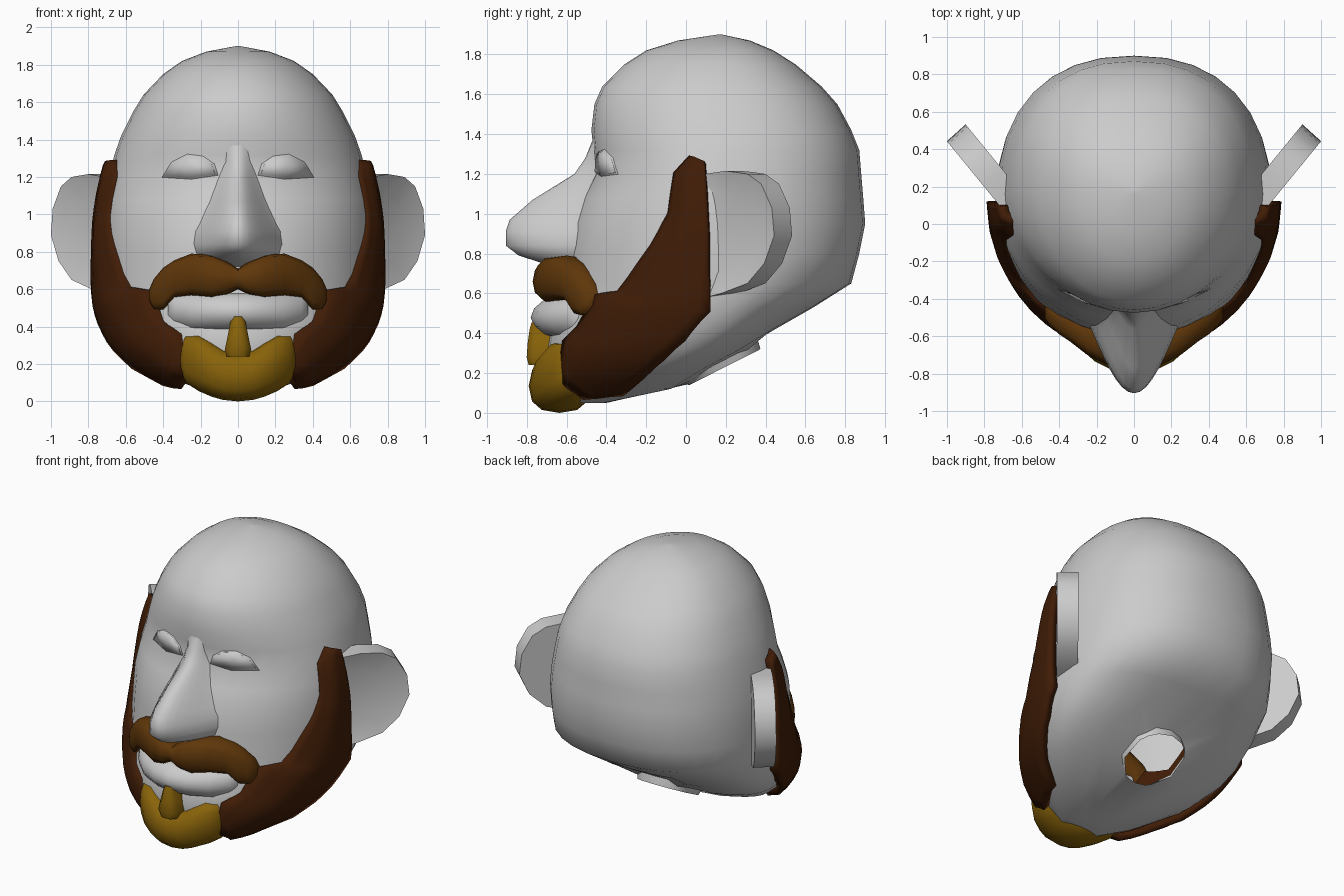
import bpy, bmesh
from math import sin, cos, pi, radians, copysign
from mathutils import Vector
from mathutils.bvhtree import BVHTree

cube = bpy.data.objects.get("Cube")
if cube:
    bpy.data.objects.remove(cube, do_unlink=True)


def material(name, rgb):
    m = bpy.data.materials.new(name)
    m.use_nodes = True
    m.diffuse_color = (*rgb, 1)
    m.node_tree.nodes["Principled BSDF"].inputs["Base Color"].default_value = (*rgb, 1)
    return m


SKIN = material("grey_skin", (0.6, 0.6, 0.6))
DARK = material("dark_brown", (0.052, 0.012, 0.002))
BROWN = material("warm_brown", (0.115, 0.038, 0.003))
GOLD = material("ochre", (0.25, 0.125, 0.003))


def finish(name, bm, mat, mirror=False, thickness=0, angle=60):
    """Turn a bmesh into a smooth object, optionally thickened and mirrored."""
    bmesh.ops.recalc_face_normals(bm, faces=bm.faces)
    for f in bm.faces:
        f.smooth = True
    me = bpy.data.meshes.new(name)
    bm.to_mesh(me)
    bm.free()
    me.materials.append(mat)
    me.set_sharp_from_angle(angle=radians(angle))
    ob = bpy.data.objects.new(name, me)
    bpy.context.collection.objects.link(ob)
    if thickness:
        mod = ob.modifiers.new("thickness", "SOLIDIFY")
        mod.thickness, mod.offset = thickness, 0
    if mirror:
        ob.modifiers.new("mirror", "MIRROR").use_mirror_merge = False


def loft(rings):
    """Skin a list of closed rings and cap both ends."""
    bm = bmesh.new()
    loops = [[bm.verts.new(p) for p in r] for r in rings]
    n = len(loops[0])
    for a, b in zip(loops, loops[1:]):
        for i in range(n):
            bm.faces.new((a[i], a[(i + 1) % n], b[(i + 1) % n], b[i]))
    bm.faces.new(loops[0])
    bm.faces.new(loops[-1])
    return bm


def spow(v, e):
    return copysign(abs(v) ** e, v)


# Head: horizontal sections (z, half width, front y, back y, widest y)
HEAD = [
    (0.05, 0.15, -0.6, -0.4, -0.5), (0.12, 0.36, -0.65, -0.04, -0.3),
    (0.22, 0.55, -0.69, 0.12, -0.12), (0.32, 0.65, -0.7, 0.32, 0.0),
    (0.42, 0.7, -0.68, 0.46, 0.08), (0.53, 0.73, -0.63, 0.64, 0.1),
    (0.65, 0.735, -0.61, 0.83, 0.12), (0.8, 0.735, -0.6, 0.87, 0.14),
    (0.95, 0.73, -0.575, 0.9, 0.14), (1.08, 0.715, -0.52, 0.89, 0.15),
    (1.2, 0.69, -0.46, 0.88, 0.16), (1.32, 0.66, -0.465, 0.87, 0.17),
    (1.42, 0.625, -0.475, 0.83, 0.18), (1.55, 0.56, -0.46, 0.76, 0.17),
    (1.64, 0.505, -0.42, 0.68, 0.17), (1.75, 0.4, -0.31, 0.55, 0.17),
    (1.82, 0.3, -0.2, 0.44, 0.17), (1.87, 0.17, -0.04, 0.32, 0.17),
    (1.9, 0.01, 0.16, 0.18, 0.17)]


def head_ring(z, w, front, back, mid, n=32):
    ring = []
    for i in range(n):
        c, s = cos(2 * pi * i / n), sin(2 * pi * i / n)
        e = 0.87 if s > 0 else 1
        reach = back - mid if s > 0 else mid - front
        ring.append((w * spow(c, e), mid + reach * spow(s, e), z))
    return ring


bm = loft([head_ring(*h) for h in HEAD])
bmesh.ops.recalc_face_normals(bm, faces=bm.faces)
surface = BVHTree.FromBMesh(bm)

# Neck: round opening under the back of the head with a short rim
CENTRE, AXIS = Vector((0, 0.175, 0.27)), Vector((0, 0.45, -0.89)).normalized()


def neck_offset(v):
    """Split a vertex position into depth along the neck and radial vector."""
    d = v.co - CENTRE
    depth = d.dot(AXIS)
    return depth, d - AXIS * depth


inside = [v for v in bm.verts if neck_offset(v)[0] > -0.15 and neck_offset(v)[1].length < 0.18]
bmesh.ops.delete(bm, geom=inside, context="VERTS")
rim_edges = [e for e in bm.edges if e.is_boundary]
for v in {v for e in rim_edges for v in e.verts}:
    depth, radial = neck_offset(v)
    v.co = CENTRE + AXIS * depth + radial.normalized() * 0.21
extruded = bmesh.ops.extrude_edge_only(bm, edges=rim_edges)["geom"]
for v in extruded:
    if isinstance(v, bmesh.types.BMVert):
        v.co = CENTRE + AXIS * 0.045 + neck_offset(v)[1].normalized() * 0.2
finish("head", bm, SKIN)


def project(origin, direction, lift):
    """Drop a point on the head surface and lift it along the normal."""
    hit, normal, _, _ = surface.ray_cast(Vector(origin), Vector(direction))
    if hit is None:
        hit, normal, _, _ = surface.find_nearest(Vector(origin) + Vector(direction) * 1.6)
    return hit + normal * lift


# Nose: bell-shaped sections (z, half width, front y, base y, bell power)
NOSE = [(1.38, 0.13, -0.465, -0.44, 2), (1.28, 0.13, -0.505, -0.41, 2),
        (1.2, 0.14, -0.56, -0.42, 1.8), (1.07, 0.19, -0.77, -0.46, 1.7),
        (0.97, 0.235, -0.885, -0.48, 1.5), (0.91, 0.255, -0.905, -0.49, 1.2),
        (0.84, 0.26, -0.905, -0.5, 1.1), (0.79, 0.245, -0.84, -0.5, 0.9),
        (0.72, 0.18, -0.62, -0.5, 0.9)]
finish("nose", loft([[(w * u / 8, base + (y - base) * abs(cos(pi * u / 16)) ** p, z)
                      for u in range(-8, 9)] for z, w, y, base, p in NOSE]), SKIN)

# Eyes: almond lids with a slimmer eyeball plate on top
ALMOND = [(0.11, 1.21), (0.13, 1.27), (0.19, 1.31), (0.27, 1.32),
          (0.35, 1.28), (0.4, 1.2), (0.25, 1.19)]
for name, scale, lift, thick in (("eyelid", 1.03, -0.002, 0.014), ("eye", 0.92, 0.005, 0.008)):
    bm = bmesh.new()
    pts = [(0.255 + (x - 0.255) * scale, 1.25 + (z - 1.25) * scale) for x, z in ALMOND]
    rim = [bm.verts.new(project((x, -2, z), (0, 1, 0), lift)) for x, z in pts]
    hub = bm.verts.new(project((0.255, -2, 1.25), (0, 1, 0), lift))
    for i, v in enumerate(rim):
        bm.faces.new((v, rim[(i + 1) % len(rim)], hub))
    finish(name, bm, SKIN, mirror=True, thickness=thick, angle=40)

# Ears: slanted slabs with a dished front face
EAR = [(-0.1, 0.56), (0.1, 0.6), (0.27, 0.65), (0.38, 0.75), (0.445, 0.89),
       (0.43, 1.03), (0.36, 1.15), (0.27, 1.2), (0.13, 1.215), (-0.1, 1.19)]
along, back = Vector((0.63, 0.77, 0)), Vector((-0.1, 0.09, 0))
front_rim = [Vector((0.72, 0.1, z)) + along * s for s, z in EAR]
bm = loft([front_rim, [p + back for p in front_rim]])
bmesh.ops.recalc_face_normals(bm, faces=bm.faces)
dish = [f for f in bm.faces if len(f.verts) == len(EAR) and f.normal.y < 0]
bmesh.ops.inset_region(bm, faces=dish, thickness=0.12, depth=-0.03)
finish("ear", bm, SKIN, mirror=True, angle=60)

# Beard: strip between a front and a back outline, laid on each cheek
FRONT = [(0.03, 1.28), (-0.05, 1.2), (-0.08, 1.0), (-0.17, 0.84), (-0.34, 0.6),
         (-0.45, 0.59), (-0.54, 0.43), (-0.61, 0.36), (-0.63, 0.2)]
BACK = [(0.1, 1.25), (0.11, 1.1), (0.12, 0.9), (0.12, 0.7), (0.12, 0.52),
        (0.0, 0.38), (-0.15, 0.26), (-0.31, 0.13), (-0.5, 0.11)]


def refine(line, k=3):
    pts = [Vector(p) for p in line]
    return [a.lerp(b, i / k) for a, b in zip(pts, pts[1:]) for i in range(k)] + [pts[-1]]


bm = bmesh.new()
rows = []
for a, b in zip(refine(FRONT), refine(BACK)):
    row = []
    for j in range(9):
        y, z = a.lerp(b, j / 8)
        lift = 0.029 - 0.042 * max(0, 1 - j / 3)
        row.append(bm.verts.new(project((2, y, z), (-1, 0, 0), lift)))
    rows.append(row)
for r, q in zip(rows, rows[1:]):
    for j in range(8):
        bm.faces.new((r[j], r[j + 1], q[j + 1], q[j]))
finish("beard", bm, DARK, mirror=True, thickness=0.05, angle=50)


def cross_loft(name, half, mat, power=0.8, n=12):
    """Loft across x from sections (x, low z, high z, front y, back y), symmetric."""
    full = [(-s[0], *s[1:]) for s in reversed(half) if s[0] > 0] + half
    rings = []
    for x, lo, hi, front, rear in full:
        ring = []
        for i in range(n):
            t = 2 * pi * i / n
            ring.append((x, (front + rear) / 2 + (rear - front) / 2 * spow(cos(t), power),
                         (lo + hi) / 2 + (hi - lo) / 2 * spow(sin(t), power)))
        rings.append(ring)
    finish(name, loft(rings), mat)


cross_loft("moustache", [
    (0, 0.6, 0.71, -0.75, -0.55), (0.06, 0.57, 0.75, -0.77, -0.54),
    (0.14, 0.55, 0.785, -0.755, -0.53), (0.25, 0.565, 0.79, -0.7, -0.49),
    (0.34, 0.555, 0.755, -0.63, -0.46), (0.4, 0.49, 0.715, -0.59, -0.45),
    (0.45, 0.49, 0.655, -0.545, -0.43), (0.475, 0.54, 0.6, -0.51, -0.43)], BROWN, 0.7)

cross_loft("lower_lip", [
    (0, 0.38, 0.58, -0.78, -0.55), (0.12, 0.38, 0.58, -0.755, -0.55),
    (0.25, 0.38, 0.575, -0.685, -0.5), (0.34, 0.4, 0.57, -0.6, -0.46),
    (0.375, 0.42, 0.56, -0.55, -0.45)], SKIN, 1.15)

cross_loft("goatee", [
    (0, 0.0, 0.27, -0.79, -0.48), (0.08, 0.008, 0.28, -0.785, -0.48),
    (0.14, 0.025, 0.32, -0.77, -0.48), (0.21, 0.055, 0.36, -0.735, -0.48),
    (0.28, 0.1, 0.36, -0.67, -0.48), (0.31, 0.16, 0.31, -0.62, -0.5)], GOLD)

# Chin tuft: small tapered wedge below the lip
TUFT = [(0.24, 0.06, -0.79), (0.28, 0.07, -0.8), (0.35, 0.055, -0.795),
        (0.42, 0.042, -0.785), (0.455, 0.03, -0.775)]
finish("chin_tuft", loft([[(w, -0.66, z), (w, y + 0.03, z), (w * 0.5, y, z),
                           (-w * 0.5, y, z), (-w, y + 0.03, z), (-w, -0.66, z)]
                          for z, w, y in TUFT]), GOLD)
